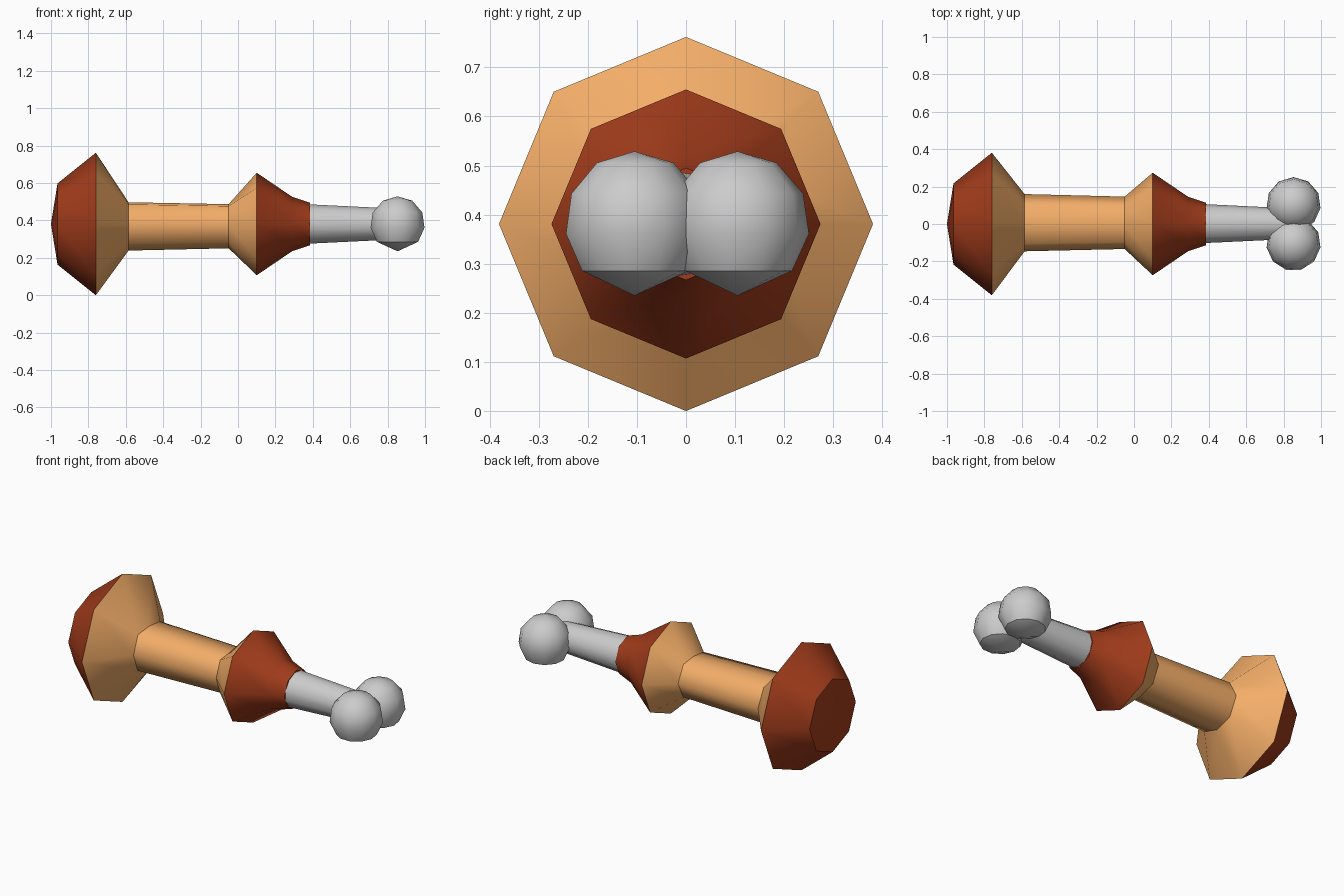
import bpy, bmesh, math

if "Cube" in bpy.data.objects:
    bpy.data.objects.remove(bpy.data.objects["Cube"])

CZ = 0.381  # height of the long axis


def material(name, rgb):
    m = bpy.data.materials.new(name)
    m.diffuse_color = (*rgb, 1)
    m.use_nodes = True
    m.node_tree.nodes["Principled BSDF"].inputs["Base Color"].default_value = m.diffuse_color
    return m


def finish(name, bm, mats=()):
    bmesh.ops.recalc_face_normals(bm, faces=bm.faces)
    me = bpy.data.meshes.new(name)
    bm.to_mesh(me)
    bm.free()
    for m in mats:
        me.materials.append(m)
    ob = bpy.data.objects.new(name, me)
    bpy.context.collection.objects.link(ob)
    return ob


def loft(bm, rings, start, end, place, colours, sharp):
    """Bridge rings of (offset, radii) into a closed body with a tip at each end."""
    loops = []
    for t, radii in rings:
        n = len(radii)
        loops.append([bm.verts.new(place(t, r, 2 * math.pi * i / n))
                      for i, r in enumerate(radii)])
    for k, (a, b) in enumerate(zip(loops, loops[1:])):
        for i in range(n):
            f = bm.faces.new((a[i], a[(i + 1) % n], b[(i + 1) % n], b[i]))
            f.material_index = colours[k + 1]
    for t, loop, c in ((start, loops[0], colours[0]), (end, loops[-1], colours[-1])):
        tip = bm.verts.new(place(t, 0, 0))
        for i in range(n):
            bm.faces.new((loop[i], loop[(i + 1) % n], tip)).material_index = c
    for f in bm.faces:
        f.smooth = True
    for k in sharp:
        for i in range(n):
            bm.edges.get((loops[k][i], loops[k][(i + 1) % n])).smooth = False


def along_x(t, r, a):
    return (t, r * math.cos(a), CZ + r * math.sin(a))


red = material("dark_red", (0.36, 0.045, 0.011))
tan = material("light_tan", (0.90, 0.42, 0.14))

# meat: octagonal body whose narrow middle is slightly irregular
neck = [0.16, 0.148, 0.116, 0.148, 0.146, 0.152, 0.142, 0.152]
rings = [(-0.965, [0.217] * 8), (-0.76, [0.381] * 8), (-0.585, neck),
         (-0.05, [r * 0.915 for r in neck]), (0.10, [0.274] * 8),
         (0.29, [0.145] * 8), (0.385, [0.114] * 8)]
bm = bmesh.new()
loft(bm, rings, -1.0, 0.385, along_x, [0, 0, 1, 1, 1, 0, 0, 0], [0, 1, 2, 3, 4, 6])
finish("meat", bm, (red, tan))

# bone shaft: gentle taper into the knuckles
bm = bmesh.new()
loft(bm, [(0.30, [0.110] * 11), (0.85, [0.083] * 11)], 0.30, 0.85,
     along_x, [0, 0, 0], [0, 1])
finish("bone_shaft", bm)

# knuckles: eleven-sided balls with a shallow cone underneath
R, STEP = 0.147, 2 * math.pi / 11
ball = [(R * math.cos(k * STEP), [R * math.sin(k * STEP)] * 11) for k in range(1, 5)]
for side, name in ((1, "back_knuckle"), (-1, "front_knuckle")):
    def upright(t, r, a):
        return (0.853 + r * math.sin(a), side * 0.105 + r * math.cos(a), CZ + 0.001 + t)
    bm = bmesh.new()
    loft(bm, ball, R, -R, upright, [0] * 5, [3])
    finish(name, bm)
